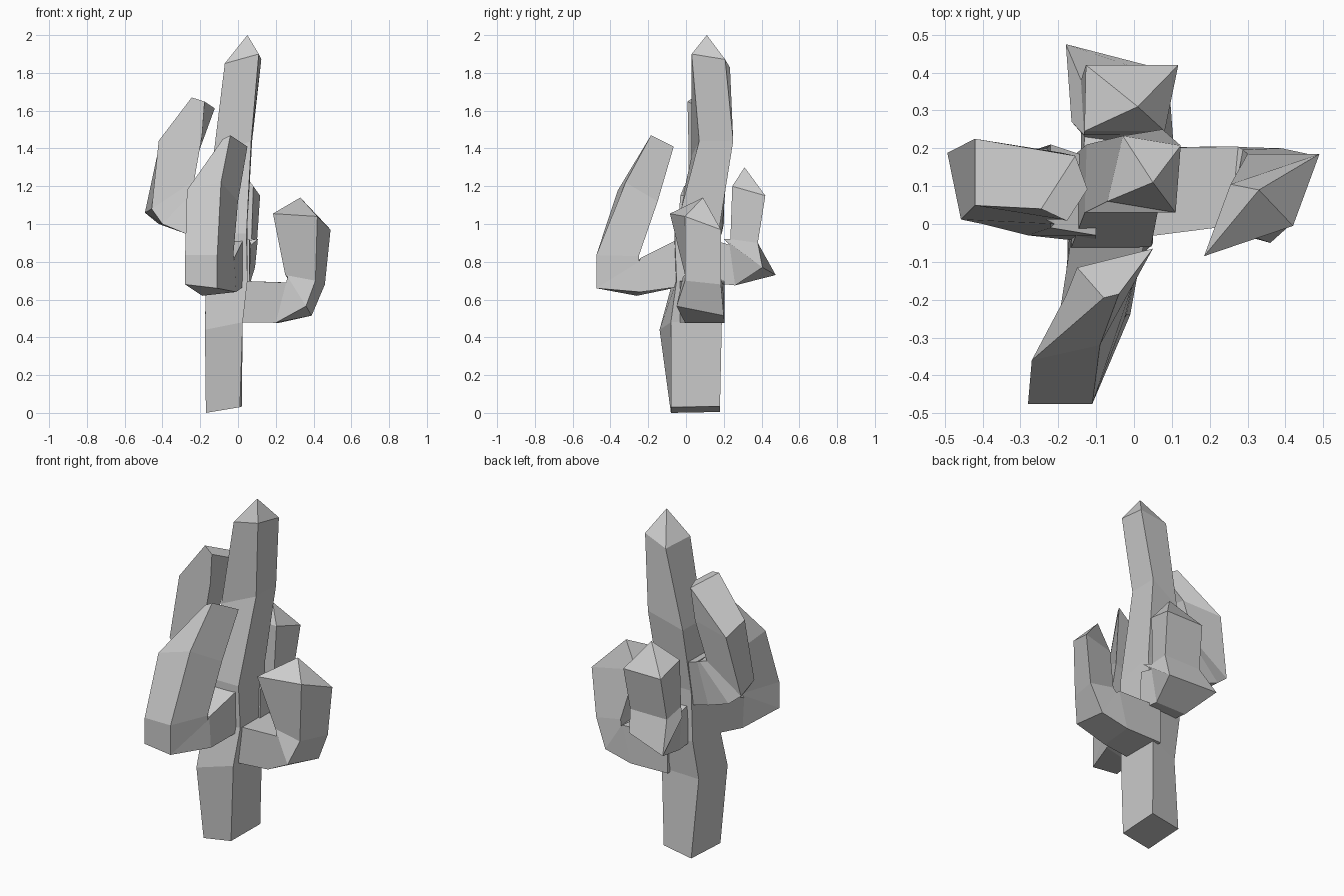
import bpy, bmesh
from mathutils import Vector as V


def limb(name, sections, apex=None):
    """Loft four-sided sections: (outer mid, inner mid, half-width vector, inner width factor)."""
    bm = bmesh.new()
    rings = []
    for outer, inner, side, *k in sections:
        o, i, s = V(outer), V(inner), V(side)
        t = s * (k[0] if k else 1)
        rings.append([bm.verts.new(p) for p in (o - s, o + s, i + t, i - t)])
    for a, b in zip(rings, rings[1:]):
        for j in range(4):
            n = (j + 1) % 4
            bm.faces.new((a[j], a[n], b[n], b[j]))
    bm.faces.new(rings[0][::-1])
    top = rings[-1]
    if apex:
        tip = bm.verts.new(apex)
        for j in range(4):
            bm.faces.new((top[j], top[(j + 1) % 4], tip))
    else:
        bm.faces.new(top)
    bmesh.ops.remove_doubles(bm, verts=bm.verts, dist=0.002)
    bmesh.ops.recalc_face_normals(bm, faces=bm.faces)
    mesh = bpy.data.meshes.new(name)
    bm.to_mesh(mesh)
    bm.free()
    obj = bpy.data.objects.new(name, mesh)
    bpy.context.collection.objects.link(obj)
    return obj


# Trunk, leaning slightly, with a pointed top
limb("cactus_trunk", [
    ((-.08, -.08, .015), (-.07, .18, .02), (.09, 0, .015)),
    ((-.075, -.11, .46), (-.075, .16, .48), (.1, .03, .02)),
    ((-.06, -.06, .70), (-.06, .19, .70), (.11, .01, 0)),
    ((-.06, -.06, .95), (-.055, .18, 1.0), (.105, 0, 0)),
    ((-.03, .05, 1.40), (-.025, .23, 1.40), (.1, .02, .04)),
    ((.02, .045, 1.875), (.047, .22, 1.85), (.09, -.015, .025), .85),
], (.05, .11, 2))

# Front arm, sweeping out and then leaning back to the trunk
limb("front_arm", [
    ((-.07, -.02, .67), (-.06, 0, .94), (.1, 0, 0)),
    ((-.1, -.25, .63), (-.11, -.25, .81), (.09, .01, .01)),
    ((-.195, -.475, .67), (-.11, -.25, .81), (.085, 0, -.01)),
    ((-.195, -.475, .835), (-.11, -.25, .83), (.085, 0, 0)),
    ((-.18, -.34, 1.20), (-.09, -.17, 1.10), (.09, .02, .02)),
    ((-.06, -.19, 1.46), (-.05, -.09, 1.36), (.02, .005, .01), 5),
])

# Left arm, the highest one
limb("left_arm", [
    ((-.1, .05, .89), (-.1, .07, 1.15), (0, .1, 0)),
    ((-.28, .08, .95), (-.22, .1, 1.2), (0, .11, 0)),
    ((-.41, .1, 1.0), (-.22, .1, 1.2), (-.01, .1, 0)),
    ((-.475, .1, 1.07), (-.25, .1, 1.22), (-.018, .088, -.01)),
    ((-.42, .137, 1.42), (-.19, .1, 1.45), (0, .088, -.02)),
    ((-.2, .11, 1.64), (-.15, .05, 1.63), (.045, .07, -.03), .6),
])

# Right arm, the lowest one, with a pointed top
limb("right_arm", [
    ((-.02, .08, .48), (-.02, .08, .70), (0, .12, 0)),
    ((.21, .1, .477), (.265, .1, .69), (.01, .105, 0)),
    ((.375, .075, .54), (.275, .09, .70), (.015, .125, -.025), .85),
    ((.435, .09, .69), (.275, .09, .72), (.025, .095, -.01)),
    ((.455, .09, 1.005), (.22, .01, 1.02), (.035, .095, -.035)),
], (.33, .09, 1.14))

# Back arm, short, with a pointed top
limb("back_arm", [
    ((-.04, .12, .69), (-.04, .13, .92), (.1, 0, 0)),
    ((-.04, .26, .675), (-.03, .23, .89), (.1, 0, 0)),
    ((-.045, .44, .75), (-.03, .235, .90), (.135, -.035, .02)),
    ((-.02, .38, .90), (-.03, .235, .92), (.12, 0, 0), .85),
    ((-.005, .42, 1.15), (-.025, .245, 1.2), (.122, 0, 0), .87),
], (.01, .31, 1.3))
